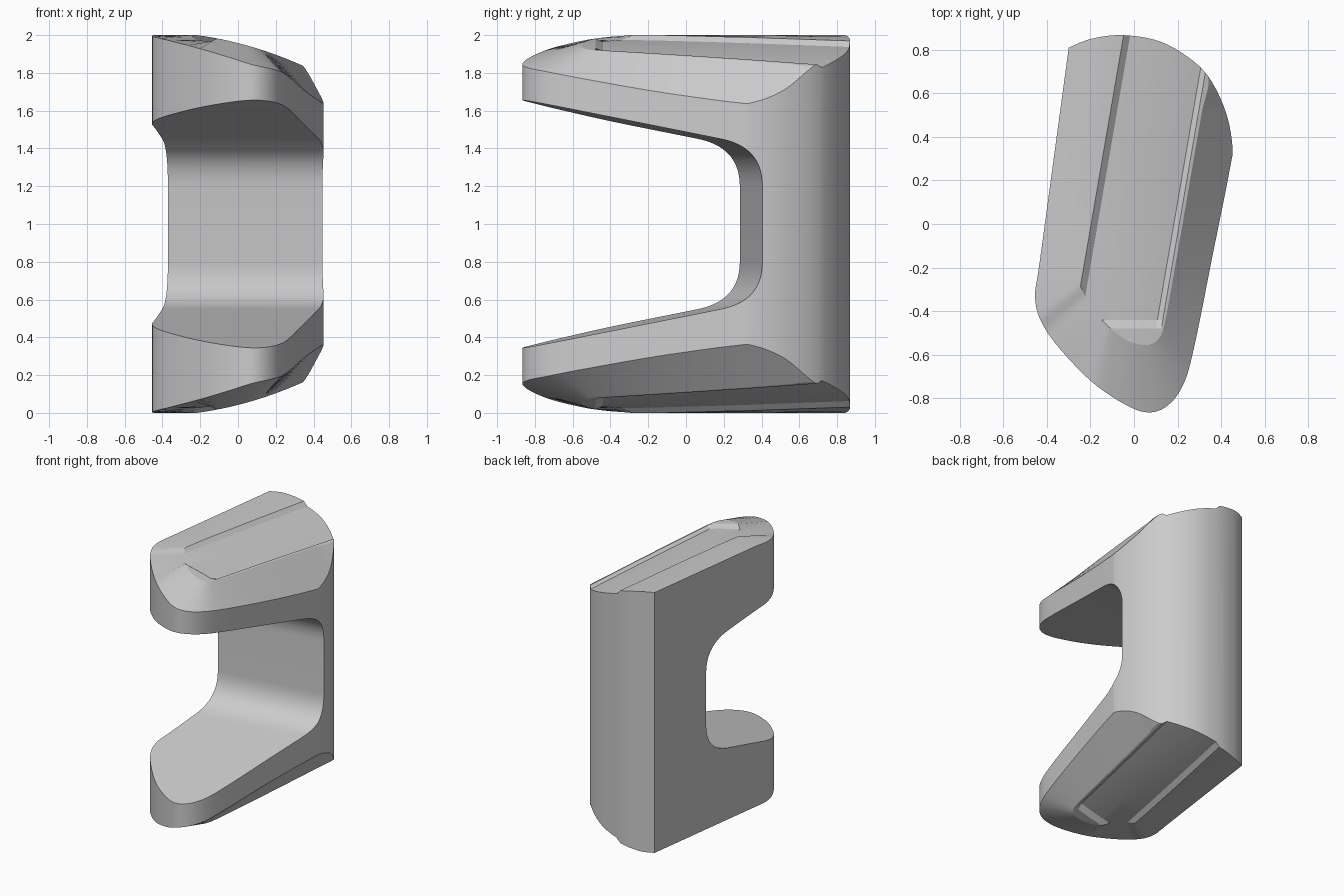
import bpy
import bmesh
from mathutils import Vector

cube = bpy.data.objects.get("Cube")
if cube:
    bpy.data.objects.remove(cube)

grey = bpy.data.materials.new("light_grey")
grey.use_nodes = True
colour = (0.6, 0.6, 0.6, 1)
grey.diffuse_color = colour
grey.node_tree.nodes["Principled BSDF"].inputs["Base Color"].default_value = colour

STEPS = 5      # subdivisions between stations
SKEW = 0.146   # sideways slant of the gap
LEAN = 0.172   # sideways slant of the plate
DIP = 0.025    # depth of the shallow recess in the plate


def ramp(value, low, high):
    return min(1, max(0, (value - low) / (high - low)))


def crown(x):
    """Height of the gently rolled end plate."""
    u = max(0, x + 0.22)
    return 2 - 0.13 * u - 0.28 * u * u


def plate_height(x, y):
    """Rolled plate with a shallow lengthwise recess, open at the back."""
    w = x - LEAN * (y - 0.68)
    recess = ramp(w, -0.08, -0.05) * ramp(-w, -0.325, -0.3) * ramp(y, -0.48, -0.44)
    return crown(x) - DIP * recess


def spline(a, b, c, d, t):
    """Catmull-Rom point between b and c."""
    return b + 0.5 * t * (c - a + t * (2 * a - 5 * b + 4 * c - d + t * (3 * (b - c) + d - a)))


def make_object(name, bm):
    bmesh.ops.recalc_face_normals(bm, faces=bm.faces)
    mesh = bpy.data.meshes.new(name)
    bm.to_mesh(mesh)
    bm.free()
    obj = bpy.data.objects.new(name, mesh)
    bpy.context.collection.objects.link(obj)
    mesh.materials.append(grey)
    return obj


# Rounded back edge, where plate and wall meet directly
back = [(-0.3, 0.81), (-0.2, 0.85), (-0.06, 0.868), (0.1, 0.845), (0.23, 0.78), (0.34, 0.68)]
stations = [((x, y, crown(x)), (x, y)) for x, y in back]
# Rim point of the chamfer, then the matching point on the plate edge
stations += [
    ((0.42, 0.52, 1.71), (0.313, 0.52)),
    ((0.452, 0.36, 1.645), (0.285, 0.36)),
    ((0.44, 0.25, 1.645), (0.266, 0.25)),
    ((0.36, -0.15, 1.7), (0.197, -0.15)),
    ((0.28, -0.55, 1.77), (0.14, -0.46)),
    ((0.23, -0.73, 1.805), (0.11, -0.53)),
    ((0.16, -0.83, 1.825), (0.075, -0.553)),
    ((0.07, -0.866, 1.845), (0.03, -0.555)),
    ((-0.04, -0.83, 1.88), (-0.04, -0.53)),
    ((-0.2, -0.72, 1.928), (-0.13, -0.46)),
    ((-0.36, -0.55, 1.97), (-0.2, -0.38)),
    ((-0.435, -0.43, 1.988), (-0.25, -0.28)),
    ((-0.455, -0.33, 1.996), (-0.29, -0.22)),
    ((-0.443, -0.24, 2), (-0.36, -0.17)),
    ((-0.43, -0.15, 2), (-0.43, -0.15)),
]
rim = [Vector(r) for r, p in stations]
edge = [Vector((*p, crown(p[0]))) for r, p in stations]
last = len(rim) - 1

# Smooth both loops
pairs = []
for i in range(last):
    ids = (max(i - 1, 0), i, i + 1, min(i + 2, last))
    joined = i < len(back) - 1
    for s in range(STEPS):
        t = s / STEPS
        r = spline(*[rim[k] for k in ids], t)
        p = r if joined else spline(*[edge[k] for k in ids], t)
        pairs.append((r, p))
pairs.append((rim[last], edge[last]))
count = len(pairs)

# Body: two mirrored ends joined by one wall
bm = bmesh.new()
rings = []
for side in (1, -1):
    def vert(co):
        return bm.verts.new((co.x, co.y, 1 + side * (co.z - 1)))
    outer = [vert(r) for r, p in pairs]
    inner = [o if (r - p).length < 0.002 else vert(p) for o, (r, p) in zip(outer, pairs)]
    for i in range(count):
        j = (i + 1) % count
        corners = list(dict.fromkeys((outer[i], outer[j], inner[j], inner[i])))
        if len(corners) > 2:
            bm.faces.new(corners)
    bm.faces.new(inner).smooth = True   # marks the plate for slicing
    rings.append(outer)
top, bottom = rings
for i in range(count):
    j = (i + 1) % count
    bm.faces.new((top[i], top[j], bottom[j], bottom[i]))

# Slice the plates lengthwise and across, then shape them
slices = [((w, 0.68, 0), (1, -LEAN, 0))
          for w in (-0.18, -0.12, -0.08, -0.05, 0.03, 0.11, 0.19, 0.25, 0.3, 0.325)]
slices += [((0, y, 0), (0, 1, 0)) for y in (-0.48, -0.44, -0.1, 0.3)]
for point, normal in slices:
    plate = [f for f in bm.faces if f.smooth]
    geom = plate + list({e for f in plate for e in f.edges}) + list({v for f in plate for v in f.verts})
    bmesh.ops.bisect_plane(bm, geom=geom, dist=0.0005, plane_co=point, plane_no=normal)
for v in {v for f in bm.faces if f.smooth for v in f.verts}:
    side = 1 if v.co.z > 1 else -1
    v.co.z = 1 + side * (plate_height(v.co.x, v.co.y) - 1)
body = make_object("bracket_body", bm)

# Gap between the arms: flared slot with rounded inner corners
start, bend, end = Vector((0.12, 1.451)), Vector((0.339, 1.406)), Vector((0.339, 1.2))
half = [Vector((-1.2, 1.722))]
for k in range(21):
    t = k / 20
    half.append(start * (1 - t) ** 2 + bend * 2 * t * (1 - t) + end * t * t)
profile = half + [Vector((p.x, 2 - p.y)) for p in reversed(half)]
bm = bmesh.new()
ends = [[bm.verts.new((x, p.x + SKEW * x, p.y)) for p in profile] for x in (-1, 1)]
for loop in ends:
    bm.faces.new(loop)
for i in range(len(profile)):
    j = (i + 1) % len(profile)
    bm.faces.new((ends[0][i], ends[0][j], ends[1][j], ends[1][i]))
cutter = make_object("gap_cutter", bm)
cutter.hide_render = True

mod = body.modifiers.new("gap", 'BOOLEAN')
mod.operation = 'DIFFERENCE'
mod.solver = 'EXACT'
mod.object = cutter
bpy.ops.object.select_all(action='DESELECT')
body.select_set(True)
bpy.context.view_layer.objects.active = body
bpy.ops.object.modifier_apply(modifier=mod.name)
bpy.data.objects.remove(cutter)
bpy.ops.object.shade_smooth_by_angle(angle=0.25)
